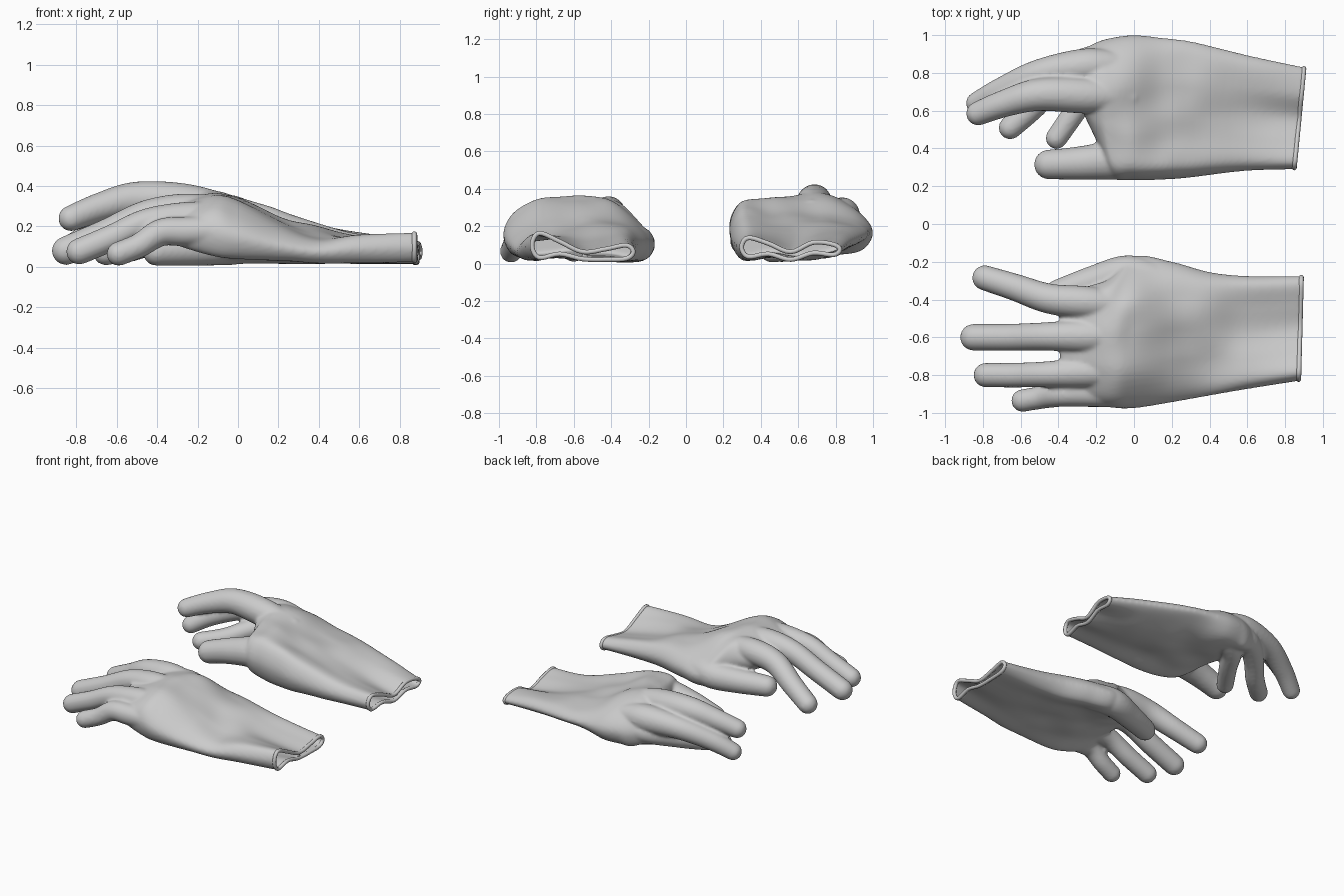
import bpy, bmesh, math
from mathutils import Vector, noise


def spline(pts, n, closed=False):
    """Catmull-Rom interpolation of tuples of any size."""
    m, out = len(pts), []
    for i in range(m if closed else m - 1):
        idx = [(i + k) % m if closed else min(max(i + k, 0), m - 1) for k in (-1, 0, 1, 2)]
        a, b, c, d = (pts[j] for j in idx)
        for s in range(n):
            t = s / n
            out.append([0.5 * (2 * q + (r - p) * t + (2 * p - 5 * q + 4 * r - u) * t * t
                               + (3 * q - p - 3 * r + u) * t ** 3)
                        for p, q, r, u in zip(a, b, c, d)])
    if not closed:
        out.append(list(pts[-1]))
    return out


def section(row, skew, wall=0.0):
    """Closed cross-section: x, y0, y1, five top heights, five bottom heights."""
    x, y0, y1 = row[:3]
    w = y1 - y0
    top, bot = row[3:8], row[8:13]
    us = (0.08, 0.28, 0.5, 0.72, 0.92)
    pts = [(y0 + wall, (top[0] + bot[0]) / 2)]
    pts += [(y0 + u * w, z - wall) for u, z in zip(us, top)]
    pts += [(y1 - wall, (top[4] + bot[4]) / 2)]
    pts += [(y0 + u * w, z + wall) for u, z in zip(us[::-1], bot[::-1])]
    ring = []
    for i, (y, z) in enumerate(spline(pts, 5, True)):
        # soft fabric folds, fading out at the cuff and at the side edges
        f = 0.02 * max(0.0, min(1.0, (0.75 - x) * 2.5)) * abs(math.sin(math.pi * i / 30))
        z += f * noise.noise(Vector((x * 4.0, y * 5.5, 1.0 if i < 30 else 7.0)))
        px = x + skew * (y - (y0 + y1) / 2) * max(0.0, x)
        ring.append(Vector((px, y, max(z, 0.006 + wall))))
    return ring


def loft(bm, rings):
    vs = [[bm.verts.new(p) for p in r] for r in rings]
    n = len(vs[0])
    for a, b in zip(vs, vs[1:]):
        for i in range(n):
            bm.faces.new((a[i], a[(i + 1) % n], b[(i + 1) % n], b[i]))
    for r in (vs[0], vs[-1]):
        c = bm.verts.new(sum((v.co for v in r), Vector()) / n)
        for i in range(n):
            bm.faces.new((r[i], r[(i + 1) % n], c))


def finger(bm, path, n=20):
    """Round tube along x, y, z, radius points with a domed tip."""
    rows = spline(path, 7)
    cs = [Vector(r[:3]) for r in rows]
    frames = []
    for i, (c, r) in enumerate(zip(cs, rows)):
        t = (cs[min(i + 1, len(cs) - 1)] - cs[max(i - 1, 0)]).normalized()
        frames.append((c, t, r[3]))
    c, t, r = frames[-1]
    for k in range(1, 7):
        a = k * math.pi / 13
        frames.append((c + t * r * math.sin(a), t, r * math.cos(a)))
    rings = []
    for c, t, r in frames:
        side = t.cross(Vector((0, 0, 1))).normalized()
        up = side.cross(t)
        rings.append([c + r * (side * math.cos(2 * math.pi * i / n) + up * math.sin(2 * math.pi * i / n))
                      for i in range(n)])
    loft(bm, rings)


def glove(name, stations, fingers, skew):
    bm = bmesh.new()
    rows = spline(stations, 8)
    # hand shell turned inside at the cuff to leave an open sleeve
    outer = [section(r, skew) for r in rows]
    inner = [section(r, skew, 0.016) for r in reversed(rows) if r[0] > 0.24]
    loft(bm, outer + inner)
    for path in fingers:
        finger(bm, path)
    bmesh.ops.recalc_face_normals(bm, faces=bm.faces)
    me = bpy.data.meshes.new(name)
    bm.to_mesh(me)
    bm.free()
    ob = bpy.data.objects.new(name, me)
    bpy.context.collection.objects.link(ob)
    # fuse hand and fingers into one smooth skin
    m = ob.modifiers.new("fuse", 'REMESH')
    m.mode = 'VOXEL'
    m.voxel_size = 0.01
    m.use_smooth_shade = True
    s = ob.modifiers.new("soften", 'SMOOTH')
    s.factor = 0.5
    s.iterations = 8

    # rolled hem around the cuff opening
    cu = bpy.data.curves.new(name + "_cuff_hem", 'CURVE')
    cu.dimensions = '3D'
    cu.bevel_depth = 0.013
    cu.bevel_resolution = 3
    rim = section(stations[-1], skew, 0.007)
    sp = cu.splines.new('POLY')
    sp.points.add(len(rim) - 1)
    for p, q in zip(sp.points, rim):
        p.co = (q.x - 0.006, q.y, q.z, 1)
    sp.use_cyclic_u = True
    bpy.context.collection.objects.link(bpy.data.objects.new(name + "_cuff_hem", cu))


# curled glove on the +y side: thumb near the middle, fingers bent across
glove("curled_glove", [
    (-.28, .61, .92, .33, .35, .34, .32, .25, .20, .16, .13, .10, .10),
    (-.19, .42, .965, .29, .35, .37, .35, .26, .12, .10, .09, .08, .07),
    (-.12, .25, .985, .32, .345, .37, .36, .27, .09, .08, .08, .07, .07),
    (0, .232, 1.0, .33, .34, .34, .335, .26, .05, .05, .06, .05, .07),
    (.15, .235, .985, .295, .28, .275, .265, .225, .03, .04, .05, .05, .10),
    (.30, .245, .965, .24, .24, .225, .22, .20, .02, .03, .03, .04, .10),
    (.60, .28, .89, .16, .155, .13, .165, .165, .02, .03, .02, .03, .07),
    (.88, .29, .83, .145, .115, .07, .12, .11, .03, .045, .015, .05, .04),
], [
    [(.12, .345, .18, .09), (-.08, .34, .20, .105), (-.25, .325, .175, .092),
     (-.37, .318, .145, .083), (-.45, .315, .12, .079)],
    [(0, .67, .27, .07), (-.25, .68, .315, .095), (-.5, .685, .335, .087),
     (-.68, .64, .295, .073), (-.825, .585, .24, .064)],
    [(-.05, .84, .24, .07), (-.25, .835, .26, .095), (-.5, .795, .24, .078),
     (-.7, .71, .17, .067), (-.83, .64, .095, .06)],
    [(-.08, .90, .19, .07), (-.28, .85, .17, .075), (-.42, .74, .13, .068),
     (-.53, .62, .09, .064), (-.655, .51, .07, .062)],
    [(-.05, .86, .14, .07), (-.2, .77, .10, .068), (-.29, .63, .08, .062), (-.41, .455, .065, .058)],
], 0.11)

# flat glove on the -y side: fingers spread, thumb tucked under the index
glove("flat_glove", [
    (-.39, -.87, -.42, .24, .26, .28, .28, .26, .18, .20, .21, .21, .20),
    (-.31, -.93, -.35, .22, .28, .30, .31, .29, .11, .15, .17, .17, .17),
    (-.13, -.97, -.29, .28, .345, .365, .355, .32, .06, .09, .11, .10, .09),
    (0, -.975, -.17, .245, .325, .335, .33, .20, .04, .06, .07, .05, .02),
    (.20, -.945, -.20, .17, .22, .24, .24, .19, .03, .04, .05, .04, .02),
    (.40, -.91, -.255, .125, .15, .175, .195, .18, .02, .03, .03, .03, .02),
    (.60, -.875, -.275, .155, .15, .12, .135, .15, .02, .03, .02, .02, .02),
    (.885, -.83, -.275, .17, .125, .07, .085, .105, .025, .045, .018, .015, .02),
], [
    [(.14, -.30, .115, .09), (-.03, -.26, .105, .095), (-.2, -.30, .09, .085), (-.4, -.365, .077, .072)],
    [(-.05, -.43, .26, .07), (-.25, -.415, .275, .086), (-.45, -.395, .25, .08),
     (-.63, -.335, .16, .072), (-.79, -.285, .08, .067)],
    [(-.05, -.60, .27, .07), (-.25, -.595, .275, .088), (-.45, -.595, .255, .076),
     (-.65, -.60, .165, .072), (-.85, -.60, .08, .071)],
    [(-.05, -.78, .25, .07), (-.25, -.785, .24, .082), (-.45, -.795, .22, .069),
     (-.62, -.80, .145, .066), (-.785, -.80, .076, .065)],
    [(-.08, -.90, .18, .07), (-.25, -.895, .175, .074), (-.38, -.90, .17, .068),
     (-.49, -.918, .105, .061), (-.59, -.935, .065, .06)],
], 0.03)
